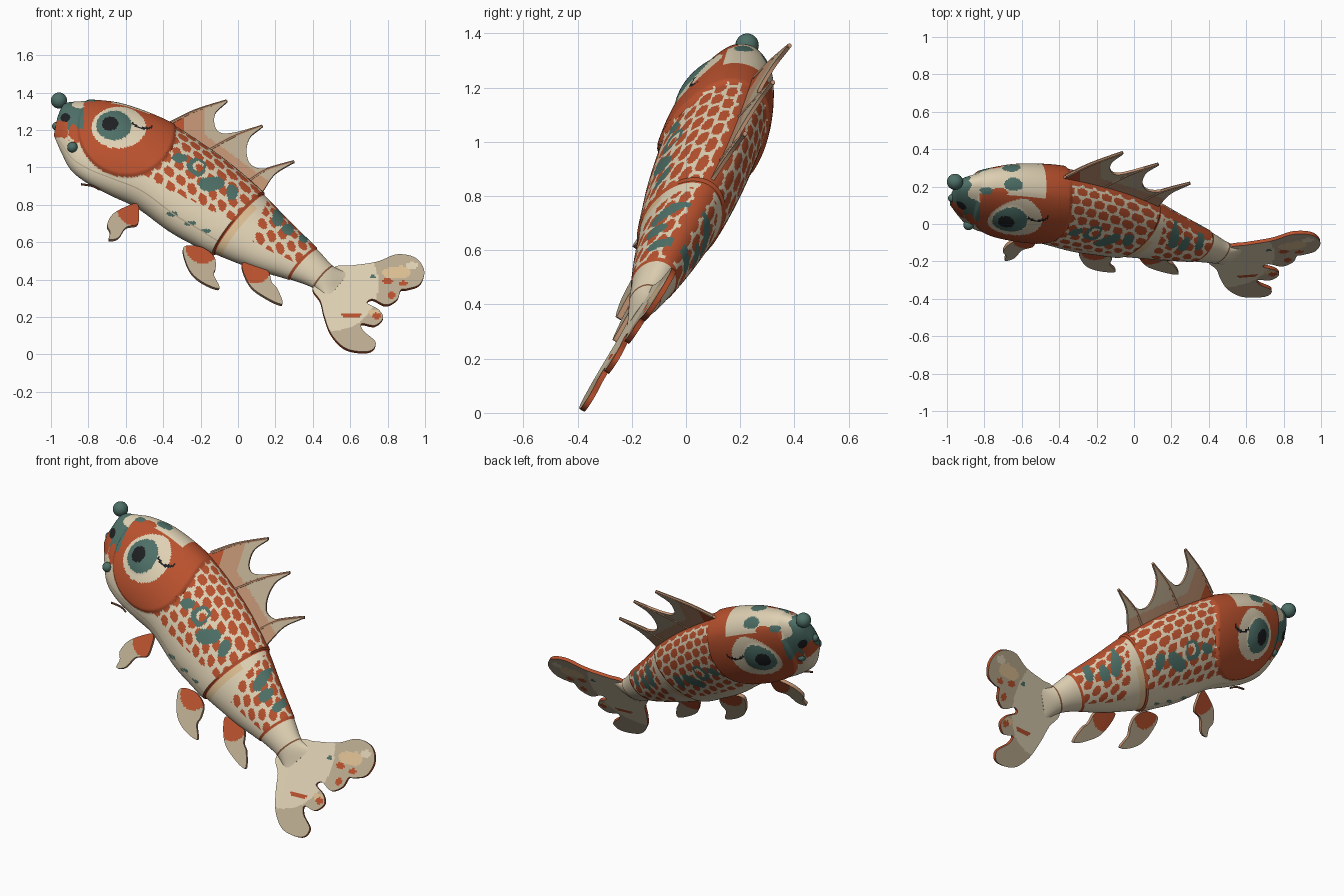
import bpy, bmesh, math
from mathutils import Vector

if "Cube" in bpy.data.objects:
    bpy.data.objects.remove(bpy.data.objects["Cube"])

COLORS = {"orange": (.48, .082, .027), "cream": (.73, .63, .45), "tan": (.50, .41, .28),
          "peach": (.72, .52, .29), "salmon": (.51, .28, .165), "teal": (.075, .16, .135),
          "black": (.013, .014, .016), "brown": (.24, .10, .05)}
MATS, IDX = [], {}
for i, (k, c) in enumerate(COLORS.items()):
    m = bpy.data.materials.new(k)
    m.diffuse_color = (*c, 1)
    m.use_nodes = True
    m.node_tree.nodes["Principled BSDF"].inputs["Base Color"].default_value = m.diffuse_color
    MATS.append(m)
    IDX[k] = i

N = Vector((.109, -.843, .523))          # sideways direction of the leaning fish


def P(x, z, t=0):
    """Front-view position x, z on the fish's mid plane, moved sideways by t."""
    return Vector((x, .62 * z - .443 + .13 * x - .05 * math.sqrt(x * x + .02), z)) + N * t


def catmull(pts, s, closed=False):
    n = len(pts)
    i = int(math.floor(s)) if closed else min(int(s), n - 2)
    f = s - i
    g = (lambda k: pts[k % n]) if closed else (lambda k: pts[max(0, min(n - 1, k))])
    return [.5 * (2 * b + (c - a) * f + (2 * a - 5 * b + 4 * c - d) * f * f + (3 * b - a - 3 * c + d) * f ** 3)
            for a, b, c, d in zip(g(i - 1), g(i), g(i + 1), g(i + 2))]


def finish(name, me, mats):
    ob = bpy.data.objects.new(name, me)
    bpy.context.collection.objects.link(ob)
    for m in MATS:
        me.materials.append(m)
    me.polygons.foreach_set("material_index", mats)
    bpy.ops.object.select_all(action='DESELECT')
    ob.select_set(True)
    bpy.context.view_layer.objects.active = ob
    bpy.ops.object.shade_smooth_by_angle(angle=math.radians(40))
    return ob


def loft(name, rings, color):
    """Skin rings of points; color(i, j) names the colour of each face."""
    m = len(rings[0])
    verts = [p for r in rings for p in r]
    faces, mats = [], []
    for i in range(len(rings) - 1):
        for j in range(m):
            k = (j + 1) % m
            faces.append((i * m + j, i * m + k, (i + 1) * m + k, (i + 1) * m + j))
            mats.append(IDX[color(i, j)])
    faces += [tuple(range(m))[::-1], tuple(range(len(verts) - m, len(verts)))]
    mats += [IDX[color(0, 0)], IDX[color(len(rings) - 2, 0)]]
    me = bpy.data.meshes.new(name)
    me.from_pydata(verts, [], faces)
    bm = bmesh.new()
    bm.from_mesh(me)
    bmesh.ops.recalc_face_normals(bm, faces=bm.faces)
    bm.to_mesh(me)
    return finish(name, me, mats)


def blob(x, z, cx, cz, rx, rz=None):
    w = 1 + .18 * math.sin(55 * x + 20 * z) + .15 * math.sin(60 * z - 15 * x)
    return ((x - cx) / rx) ** 2 + ((z - cz) / (rz or rx)) ** 2 < w


def oval(x, z, cx, cz, rx, rz):
    return ((x - cx) / rx) ** 2 + ((z - cz) / rz) ** 2


# Body cross-sections: back x, z, belly x, z, half thickness
SECT = [(-.965, 1.27, -.985, 1.17, .025), (-.93, 1.34, -.94, 1.07, .065), (-.85, 1.355, -.89, .98, .095),
        (-.74, 1.355, -.80, .91, .12), (-.59, 1.325, -.68, .85, .148), (-.37, 1.235, -.54, .785, .165),
        (-.18, 1.12, -.37, .66, .162), (-.02, 1.0, -.23, .585, .15), (.15, .85, -.135, .54, .135),
        (.28, .71, .08, .46, .11), (.43, .56, .27, .405, .08), (.515, .47, .40, .355, .055),
        (.60, .44, .475, .29, .012)]
RINGS, AROUND = 300, 176


def seam_scale(s):
    if s < 8:
        return .95 + .025 * max(0, s - 6) / 2
    return .93 + .03 * (s - 8) / 2 if s < 10 else .92


def section(s, th):
    x1, z1, x2, z2, t = catmull(SECT, s)
    k, c, w = seam_scale(s), math.cos(th), math.sin(th)
    x, z = (x1 + x2) / 2 + k * c * (x1 - x2) / 2, (z1 + z2) / 2 + k * c * (z1 - z2) / 2
    t *= k / .94
    # x, z on the plane, side offset, and where the near side shows it in the front view
    return x, z, t * w, x + .109 * t * abs(w), z + .523 * t * abs(w)


def body_point(s, th):
    x, z, t, xf, zf = section(s, th)
    sign = 1 if t >= 0 else -1
    lift = 0
    if s < 6.2:                                                   # raised gill cover
        lift = .014 * max(0, min(1, (1.02 - oval(xf, zf, -.595, 1.21, .262, .262)) / .09))
    e = oval(xf, zf, -.665, 1.215, .1, .085)
    if e < 1 and abs(t) > .03:                                    # bulging eye
        lift += .014 * (1 - e)
    cx, cz = section(s, math.pi / 2)[:2]
    g = 1 + lift * .6
    return P(cx + (x - cx) * g, cz + (z - cz) * g, t + sign * lift * min(1, 2 * abs(math.sin(th))))


def scale_mark(s, th):
    x1, z1, x2, z2, t = catmull(SECT, s)
    r = (.59 * math.hypot(x1 - x2, z1 - z2) + t) / 2
    u = .887 * (x1 + x2) / 2 - .46 * (z1 + z2) / 2
    row = th * r / .056
    fv = row - math.floor(row) - .5
    fu = u / .076 + .5 * (math.floor(row) % 2)
    fu = fu - math.floor(fu) - .5
    size = 1 if th < 1.1 else .9
    return (abs(fu) / .42 / size) ** 2.3 + (abs(fv) / .44 / size) ** 2.3 < 1


def body_color(s, th):
    x, z, t, xf, zf = section(s, th)
    a = min(th, 2 * math.pi - th)                                 # angle down from the back
    if s < 6.2 and a > .12:                                       # eye
        if oval(xf, zf, -.687, 1.22, .043, .037) < 1:
            return "black"
        if oval(xf, zf, -.665, 1.215, .095, .077) < 1:
            return "teal"
        if -.57 < xf < -.46 and abs(zf - 1.2 - 6 * (xf + .5) ** 2) < .006:
            return "black"
        if oval(xf, zf, -.64, 1.205, .145, .11) < 1:
            return "cream"
    if s < 6.2:
        if blob(xf, zf, -.925, 1.265, .024):
            return "black"
        if xf < -.91 and 1.16 < zf < 1.25 or blob(xf, zf, -.88, 1.19, .025, .04):
            return "orange"
        if xf < -.825 and zf > 1.2 and a < 2:
            return "cream" if blob(xf, zf, -.845, 1.335, .045, .022) else "teal"
        if a < .65 and xf < -.47 and zf > 1.26:
            if blob(xf, a * .15, -.64, .045, .05, .03) or blob(xf, a * .15, -.79, .08, .035, .02):
                return "teal"
            return "orange" if blob(xf, a * .15, -.73, .09, .05, .025) else "cream"
        if oval(xf, zf, -.595, 1.21, .262, .262) < 1.01:
            return "orange"
    if abs(s - 8) < .025 or abs(s - 10) < .03 or abs(s - 11) < .03:
        return "brown" if s > 10.5 else "orange"
    if 4.8 < s < 10 and a < (.22 if s > 8 else .15):
        return "orange"
    if 2.57 < a < 2.61 and s < 8:
        return "tan"
    if s < 8:
        if any(blob(xf, zf, *b) for b in ((-.31, 1.05, .04, .028), (-.22, 1.0, .055, .048), (-.14, .91, .065, .04),
                                          (-.03, .87, .03, .045))) and not blob(xf, zf, -.21, 1.005, .027):
            return "teal"
        if any(blob(xf, zf, *b) for b in ((-.35, .75, .03, .012), (-.26, .7, .03, .012), (-.17, .66, .03, .012))):
            return "teal"
        if zf > .92 - .49 * (xf + .45) and scale_mark(s, a):
            return "orange"
    elif s < 10:
        if any(blob(xf, zf, *b) for b in ((.21, .73, .03, .045), (.27, .67, .035, .03), (.35, .62, .025, .025))):
            return "teal"
        if s > 8.04 + .3 * a and zf > .59 - .49 * (xf - .1):
            return "orange" if scale_mark(s, a) else "cream"
        if s < 8.25 and a > 1.2:
            return "peach"
    return "cream"


S = [12 * i / RINGS for i in range(RINGS + 1)]
TH = [2 * math.pi * j / AROUND for j in range(AROUND)]
loft("body", [[body_point(s, th) for th in TH] for s in S],
     lambda i, j: body_color(S[i] + 6 / RINGS, TH[j] + math.pi / AROUND))


def fin(name, outline, thick, color, rim, cell=.01):
    """Flat plate from a smoothed outline, diced so that colour follows a rule."""
    n = len(outline)
    bm = bmesh.new()
    vs = [bm.verts.new((*catmull(outline, i + f / 6, True), 0)) for i in range(n) for f in range(6)]
    bmesh.ops.triangulate(bm, faces=[bm.faces.new(vs)])
    for axis in (0, 1):
        lo, hi = (f(p[axis] for p in outline) for f in (min, max))
        no = Vector((1 - axis, axis, 0))
        for k in range(1, int((hi - lo) / cell) + 1):
            bmesh.ops.bisect_plane(bm, geom=bm.verts[:] + bm.edges[:] + bm.faces[:], dist=1e-6,
                                   plane_co=no * (lo + k * cell), plane_no=no)
    bmesh.ops.solidify(bm, geom=bm.faces[:], thickness=thick)
    bmesh.ops.recalc_face_normals(bm, faces=bm.faces)
    mid = (max(v.co.z for v in bm.verts) + min(v.co.z for v in bm.verts)) / 2
    mats = []
    for f in bm.faces:
        c = f.calc_center_median()
        mats.append(IDX[rim if abs(f.normal.z) < .5 else color(c.x, c.y)])
    for v in bm.verts:
        v.co = P(v.co.x, v.co.y, v.co.z - mid)
    bmesh.ops.recalc_face_normals(bm, faces=bm.faces)
    me = bpy.data.meshes.new(name)
    bm.to_mesh(me)
    bm.free()
    return finish(name, me, mats)


# Tail fan with four rounded lobes
def tail_color(x, z):
    if any(blob(x, z, *b) for b in ((.8, .385, .03, .014), (.88, .375, .025, .014), (.6, .205, .055, .012),
                                    (.74, .2, .022, .015), (.82, .31, .02, .018))):
        return "orange"
    if blob(x, z, .85, .43, .07, .035) or blob(x, z, .72, .22, .03, .015):
        return "peach"
    if blob(x, z, .72, .41, .015, .01):
        return "teal"
    return "cream" if math.hypot(x - .5, z - .37) < .25 or blob(x, z, .93, .47, .03, .02) else "tan"


fin("tail", [(.40, .36), (.51, .46), (.6, .47), (.74, .49), (.85, .53), (.95, .51), (.995, .44), (.97, .37), (.90, .345),
             (.87, .34), (.85, .29), (.79, .26), (.72, .29), (.69, .27), (.75, .235), (.775, .19), (.73, .15),
             (.66, .16), (.67, .12), (.735, .06), (.70, .012), (.58, .025), (.5, .1), (.46, .2), (.44, .28)],
    .02, tail_color, "orange")

# Dorsal fin with three spines
fin("dorsal_fin", [(-.38, 1.2), (-.35, 1.24), (-.23, 1.3), (-.06, 1.355), (-.12, 1.29), (-.125, 1.22), (-.09, 1.18),
                   (-.01, 1.185), (.13, 1.22), (.065, 1.16), (.045, 1.08), (.07, 1.01), (.15, .99), (.3, 1.03),
                   (.2, .965), (.14, .88), (.1, .82), (-.02, .93), (-.2, 1.08)], .014,
    lambda x, z: "orange" if x < -.29 else "salmon" if z + .73 * x < 1.04 or x < -.18 else "tan", "salmon")


def tube(name, pts, r0, r1, color):
    path = [Vector(P(*catmull(pts, (len(pts) - 1) * i / 12))) for i in range(13)]
    rings = []
    for i, p in enumerate(path):
        d = (path[min(12, i + 1)] - path[max(0, i - 1)]).normalized()
        b, r = d.cross(N).normalized(), r0 + (r1 - r0) * i / 12
        rings.append([p + r * (N * math.cos(k * math.pi / 4) + b * math.sin(k * math.pi / 4)) for k in range(8)])
    loft(name, rings, lambda i, j: color)


for k, pts in enumerate([[(-.36, 1.235), (-.23, 1.3), (-.06, 1.355)], [(-.16, 1.09), (-.02, 1.165), (.13, 1.22)],
                         [(.06, .93), (.15, .985), (.3, 1.03)]]):
    tube(f"dorsal_spine_{k + 1}", pts, .012, .009, "salmon")
tube("chin_whisker", [(-.84, .91), (-.78, .9), (-.74, .88)], .006, .005, "brown")

# Underside fins: orange root, pale tip
for name, pts, (cx, cz, r) in [
    ("pectoral_fin", [(-.70, .69), (-.67, .745), (-.60, .785), (-.54, .8), (-.53, .74), (-.54, .69), (-.60, .675),
                      (-.64, .62), (-.69, .61), (-.685, .65)], (-.56, .77, .085)),
    ("pelvic_fin", [(-.29, .57), (-.2, .57), (-.13, .52), (-.12, .46), (-.13, .42), (-.10, .35), (-.17, .37),
                    (-.24, .42), (-.28, .49)], (-.19, .57, .09)),
    ("anal_fin", [(.02, .48), (.1, .47), (.16, .44), (.18, .38), (.21, .345), (.235, .265), (.14, .305),
                  (.06, .37)], (.09, .47, .095))]:
    fin(name, pts, .02, lambda x, z: "orange" if math.hypot(x - cx, z - cz) < r else "tan", "salmon")


# Nose ball and small face beads
def ball(name, pos, r):
    bm = bmesh.new()
    bmesh.ops.create_uvsphere(bm, u_segments=24, v_segments=14, radius=r)
    bmesh.ops.translate(bm, verts=bm.verts, vec=pos)
    me = bpy.data.meshes.new(name)
    bm.to_mesh(me)
    finish(name, me, [IDX["teal"]] * len(bm.faces))
    bm.free()


ball("nose_ball", P(-.957, 1.357), .043)
ball("lip_bead", P(-.972, 1.22), .022)
ball("cheek_bead_near", P(-.893, 1.068, .075), .028)
ball("cheek_bead_far", P(-.89, 1.13, -.075), .025)
